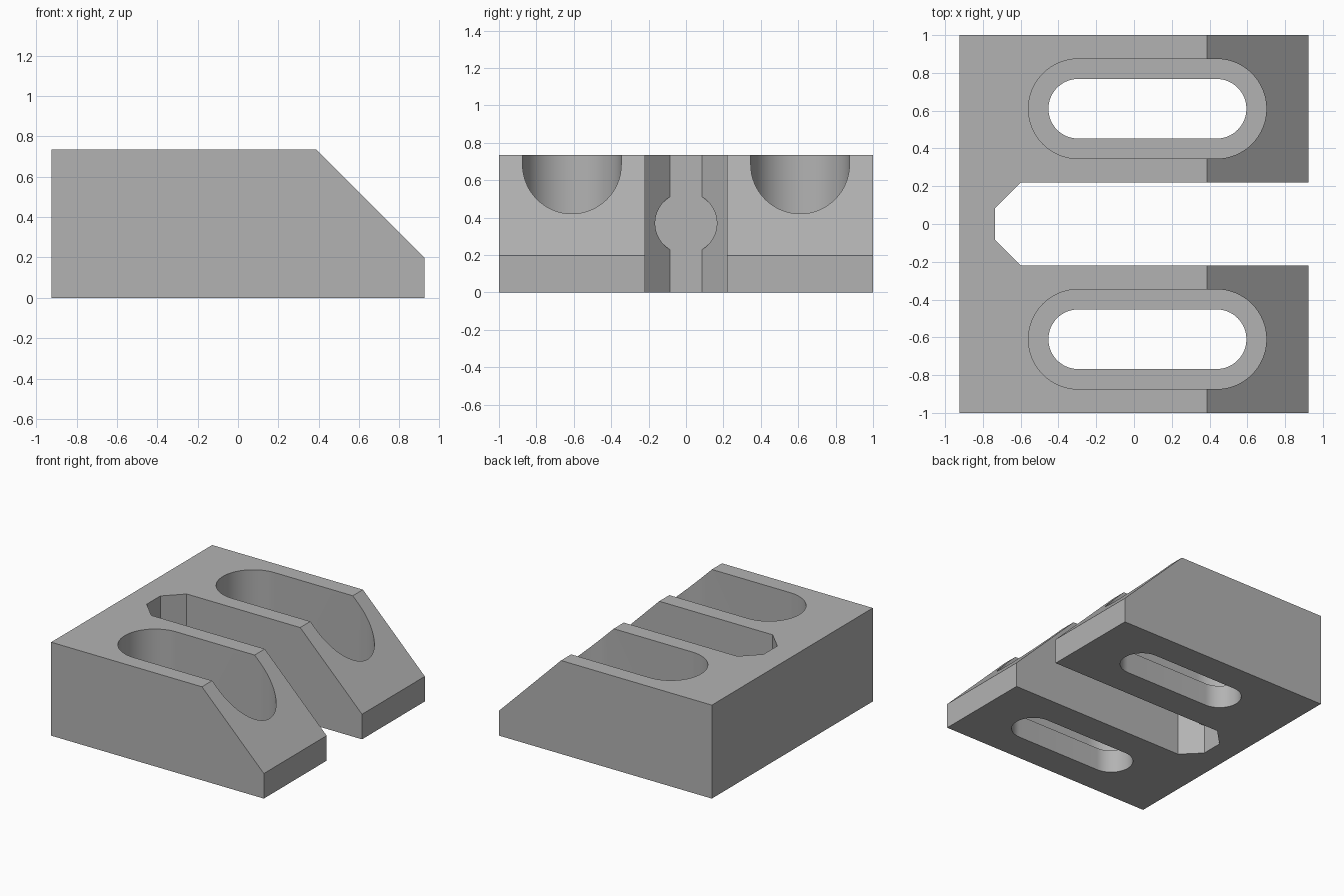
import bpy
import bmesh
import math
from mathutils import Matrix

cube = bpy.data.objects.get("Cube")
if cube:
    bpy.data.objects.remove(cube, do_unlink=True)

HALF_X, HEIGHT = 0.925, 0.735
SLOT_BACK = -0.735

# One grey material
grey = bpy.data.materials.new("mid grey")
grey.use_nodes = True
colour = (0.45, 0.45, 0.45, 1)
grey.diffuse_color = colour
grey.node_tree.nodes["Principled BSDF"].inputs["Base Color"].default_value = colour


def prism(name, outline, start, end, turn=None):
    """Extrude a closed 2D outline along local z, then turn it."""
    bm = bmesh.new()
    face = bm.faces.new([bm.verts.new((a, b, start)) for a, b in outline])
    new = bmesh.ops.extrude_face_region(bm, geom=[face])["geom"]
    verts = [v for v in new if isinstance(v, bmesh.types.BMVert)]
    bmesh.ops.translate(bm, verts=verts, vec=(0, 0, end - start))
    if turn:
        bm.transform(turn)
    bmesh.ops.recalc_face_normals(bm, faces=bm.faces)
    mesh = bpy.data.meshes.new(name)
    bm.to_mesh(mesh)
    bm.free()
    mesh.materials.append(grey)
    obj = bpy.data.objects.new(name, mesh)
    bpy.context.collection.objects.link(obj)
    return obj


def arc(cx, cy, r, first, last, steps=32):
    angles = [math.radians(first + (last - first) * i / steps) for i in range(steps + 1)]
    return [(cx + r * math.cos(a), cy + r * math.sin(a)) for a in angles]


def stadium(y, r, left=-0.295, right=0.437):
    return arc(right, y, r, -90, 90) + arc(left, y, r, 90, 270)


def cut(target, cutter):
    """Subtract the cutter for good and remove it."""
    mod = target.modifiers.new("cut", "BOOLEAN")
    mod.operation = "DIFFERENCE"
    mod.solver = "EXACT"
    mod.object = cutter
    bpy.context.view_layer.objects.active = target
    bpy.ops.object.modifier_apply(modifier=mod.name)
    bpy.data.objects.remove(cutter, do_unlink=True)


# Block with a sloped front end, extruded across y
side = [(-HALF_X, 0), (HALF_X, 0), (HALF_X, 0.197), (0.387, HEIGHT), (-HALF_X, HEIGHT)]
block = prism("clamp_block", side, -1, 1, Matrix.Rotation(math.pi / 2, 4, "X"))

# Open middle slot with bevelled inner corners
half = [(SLOT_BACK, 0.085), (-0.6, 0.22), (1.2, 0.22)]
cut(block, prism("middle_slot", half + [(x, -y) for x, y in reversed(half)], -0.2, 1))

# Two long through slots, each with a wider recess from above
for y in (-0.61, 0.61):
    cut(block, prism("recess", stadium(y, 0.264), 0.18, 1))
    cut(block, prism("through_slot", stadium(y, 0.158), -0.2, 0.5))

# Screw hole through the back wall, with a round seat in the bevelled corners
along_x = Matrix.Translation((0, 0, 0.37)) @ Matrix.Rotation(math.pi / 2, 4, "Y")
cut(block, prism("screw_seat", arc(0, 0, 0.165, 0, 360, 64)[:-1], SLOT_BACK, -0.4, along_x))
cut(block, prism("screw_hole", arc(0, 0, 0.084, 0, 360, 48)[:-1], -1.1, -0.5, along_x))

# Smooth the round walls, keep the edges sharp
bpy.ops.object.select_all(action="DESELECT")
block.select_set(True)
bpy.context.view_layer.objects.active = block
bpy.ops.object.shade_smooth_by_angle(angle=math.radians(25))
